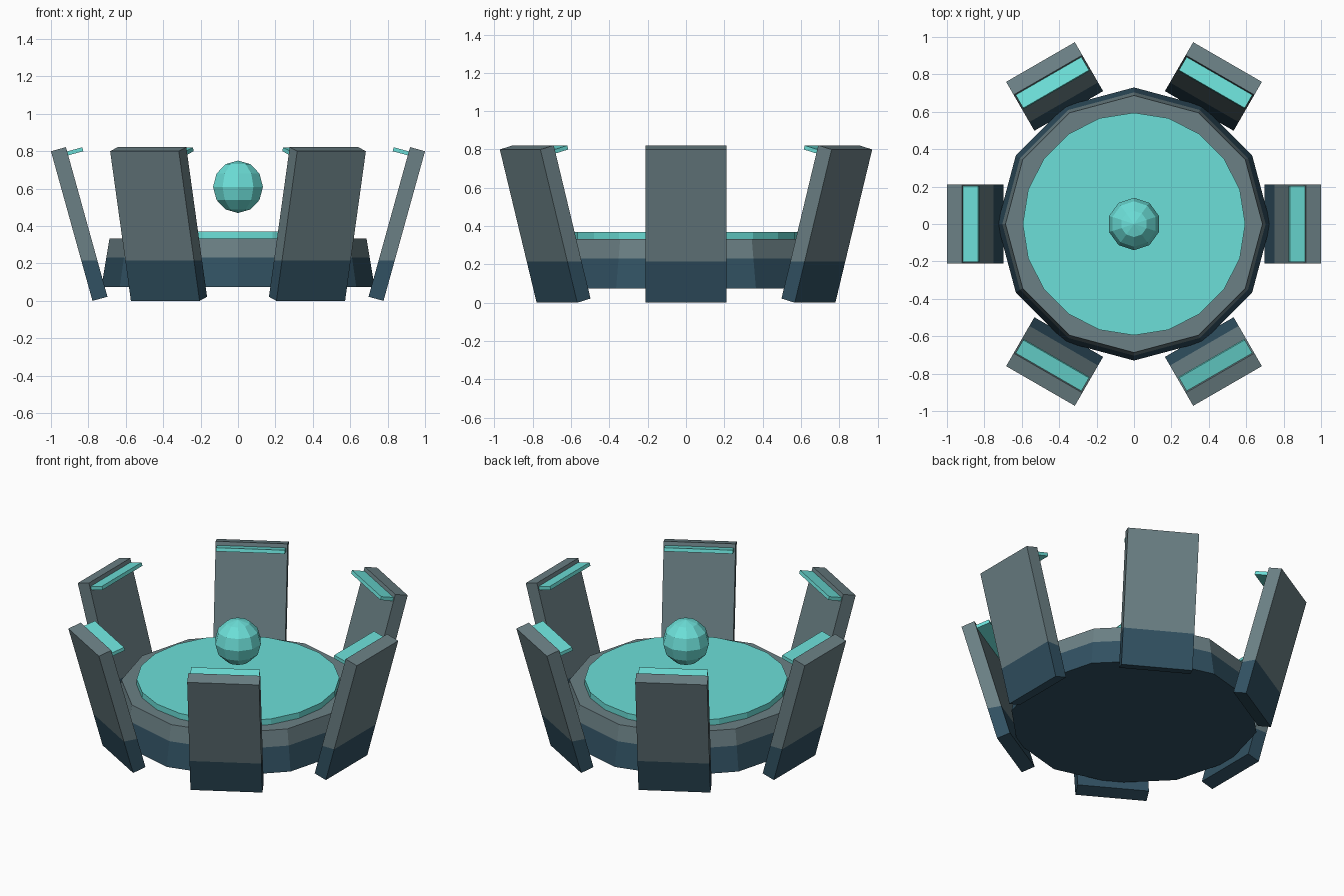
import bpy, bmesh, math
from mathutils import Matrix, Vector

if "Cube" in bpy.data.objects:
    bpy.data.objects.remove(bpy.data.objects["Cube"])


def material(name, rgb):
    """Flat colour from 0-255 screen values."""
    m = bpy.data.materials.new(name)
    m.diffuse_color = [((c / 255 + 0.055) / 1.055) ** 2.4 for c in rgb] + [1]
    m.use_nodes = True
    m.node_tree.nodes["Principled BSDF"].inputs["Base Color"].default_value = m.diffuse_color
    return m


GREY = material("slate grey", (107, 128, 133))
NAVY = material("deep navy", (49, 81, 98))
TEAL = material("bright teal", (108, 223, 216))


def finish(name, bm, mats, split=None):
    """Make an object; split is the height below which faces use the second material."""
    if split is not None:
        bmesh.ops.bisect_plane(bm, geom=bm.verts[:] + bm.edges[:] + bm.faces[:],
                               plane_co=(0, 0, split), plane_no=(0, 0, 1))
        for f in bm.faces:
            f.material_index = int(f.calc_center_median().z < split)
    bmesh.ops.recalc_face_normals(bm, faces=bm.faces)
    mesh = bpy.data.meshes.new(name)
    bm.to_mesh(mesh)
    bm.free()
    for m in mats:
        mesh.materials.append(m)
    ob = bpy.data.objects.new(name, mesh)
    bpy.context.collection.objects.link(ob)
    return ob


def drum(name, sides, r_low, r_high, z0, z1, mats, split=None):
    bm = bmesh.new()
    low, high = [[bm.verts.new((r * math.cos(math.tau * i / sides),
                                r * math.sin(math.tau * i / sides), z))
                  for i in range(sides)] for r, z in ((r_low, z0), (r_high, z1))]
    bm.faces.new(low)
    bm.faces.new(high)
    for i in range(sides):
        j = (i + 1) % sides
        bm.faces.new((low[i], low[j], high[j], high[i]))
    return finish(name, bm, mats, split)


def slab(name, profile, half_width, angle, mats, split=None):
    """Extrude a radial (r, z) profile sideways and turn it about the centre."""
    bm = bmesh.new()
    face = bm.faces.new([bm.verts.new((r, -half_width, z)) for r, z in profile])
    ext = bmesh.ops.extrude_face_region(bm, geom=[face])
    bmesh.ops.translate(bm, vec=Vector((0, 2 * half_width, 0)),
                        verts=[g for g in ext["geom"] if isinstance(g, bmesh.types.BMVert)])
    bmesh.ops.rotate(bm, verts=bm.verts, cent=(0, 0, 0),
                     matrix=Matrix.Rotation(angle, 3, 'Z'))
    return finish(name, bm, mats, split)


# Tapered base and glowing top disc
drum("base_drum", 12, 0.73, 0.687, 0.075, 0.333, [GREY, NAVY], 0.232)
drum("top_disc", 20, 0.595, 0.595, 0.325, 0.37, [TEAL])

# Floating faceted orb
bm = bmesh.new()
bmesh.ops.create_uvsphere(bm, u_segments=10, v_segments=6, radius=0.14,
                          matrix=Matrix.Translation((0, 0, 0.61)))
if max(v.co.y for v in bm.verts) < 0.139:  # point a corner along y
    bmesh.ops.rotate(bm, verts=bm.verts, cent=(0, 0, 0),
                     matrix=Matrix.Rotation(math.pi / 2, 3, 'Z'))
finish("orb", bm, [TEAL])

# Six outward-leaning panels, each with a lip on its inner face
PANEL = [(0.778, 0.0), (1.0, 0.8), (0.92, 0.822), (0.698, 0.022)]
LIP = [(0.912, 0.777), (0.918, 0.798), (0.833, 0.821), (0.827, 0.80)]
for i in range(6):
    a = i * math.pi / 3
    slab(f"panel_{i + 1}", PANEL, 0.212, a, [GREY, NAVY], 0.215)
    slab(f"panel_lip_{i + 1}", LIP, 0.203, a, [TEAL])
